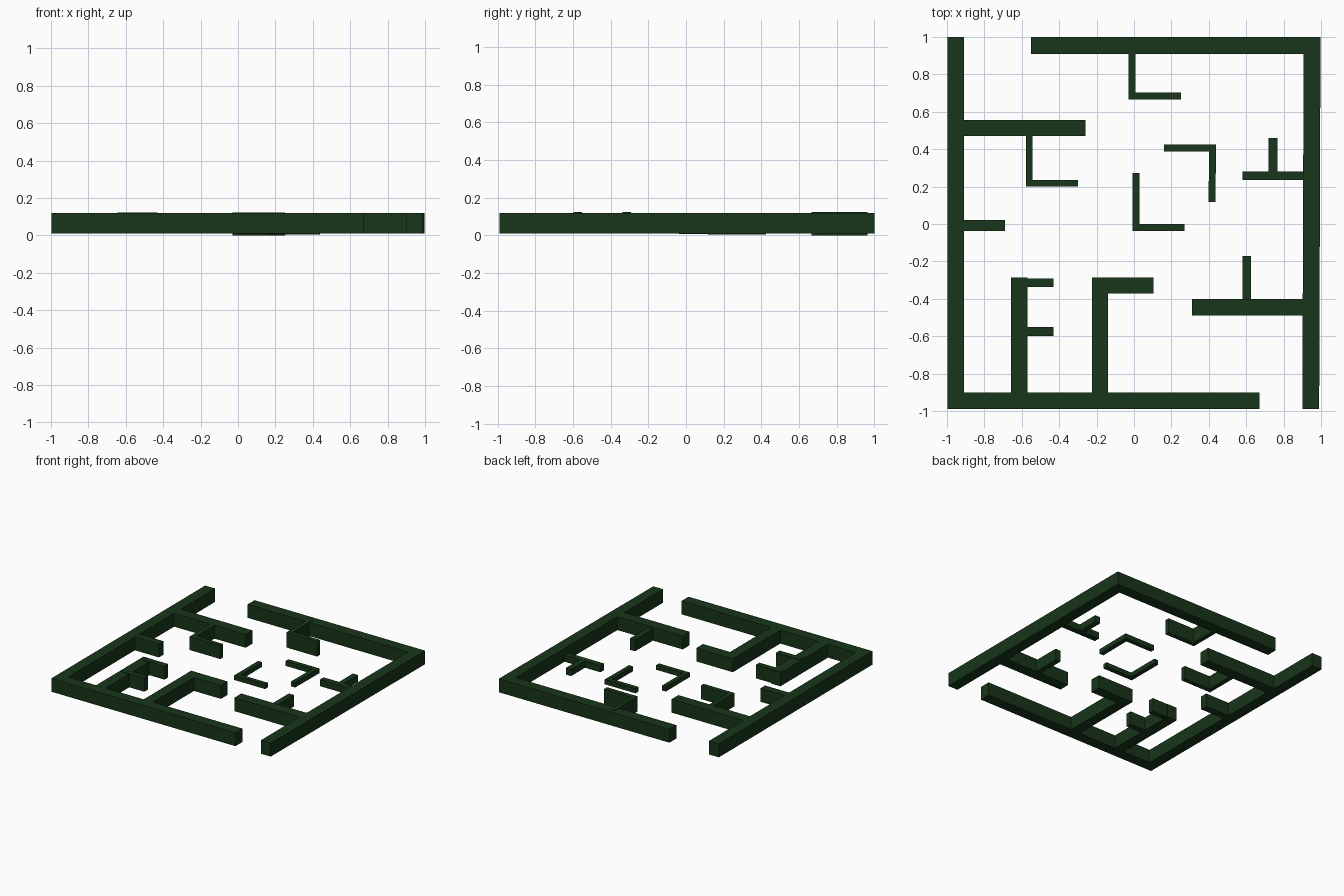
import bpy, bmesh
from mathutils import Vector

if "Cube" in bpy.data.objects:
    bpy.data.objects.remove(bpy.data.objects["Cube"])

hedge = bpy.data.materials.new("hedge_green")
hedge.diffuse_color = (0.009, 0.036, 0.010, 1)
hedge.use_nodes = True
hedge.node_tree.nodes["Principled BSDF"].inputs["Base Color"].default_value = hedge.diffuse_color


def wall(name, path, width, z0=0.01, z1=0.12):
    """Wall of constant width along a centreline, with mitred corners."""
    pts = [Vector(p) for p in path]
    dirs = [(b - a).normalized() for a, b in zip(pts, pts[1:])]
    norms = [Vector((-d.y, d.x)) for d in dirs]
    left, right = [], []
    for i, p in enumerate(pts):
        n1, n2 = norms[max(i - 1, 0)], norms[min(i, len(norms) - 1)]
        off = (n1 + n2) / (1 + n1.dot(n2)) * width / 2
        left.append(p + off)
        right.append(p - off)
    bm = bmesh.new()
    face = bm.faces.new([bm.verts.new((v.x, v.y, z0)) for v in right + left[::-1]])
    ext = bmesh.ops.extrude_face_region(bm, geom=[face], use_keep_orig=True)
    top = [g for g in ext["geom"] if isinstance(g, bmesh.types.BMVert)]
    bmesh.ops.translate(bm, verts=top, vec=(0, 0, z1 - z0))
    bmesh.ops.recalc_face_normals(bm, faces=bm.faces)
    mesh = bpy.data.meshes.new(name)
    bm.to_mesh(mesh)
    bm.free()
    mesh.materials.append(hedge)
    obj = bpy.data.objects.new(name, mesh)
    bpy.context.collection.objects.link(obj)


# Outer boundary, two L-shaped runs with openings at opposite corners
wall("outer_wall_left_front", [(-0.953, 1), (-0.953, -0.945), (0.67, -0.945)], 0.09)
wall("outer_wall_back_right", [(-0.55, 0.955), (0.952, 0.955), (0.945, -0.99)], 0.09)

# Thick inner walls
wall("left_branch", [(-0.91, 0.513), (-0.26, 0.513)], 0.087)
wall("front_left_divider", [(-0.613, -0.9), (-0.613, -0.285)], 0.087)
wall("front_middle_divider", [(-0.182, -0.9), (-0.182, -0.328), (0.105, -0.328)], 0.086)
wall("right_branch", [(0.31, -0.445), (0.905, -0.445)], 0.09)

# Thin full-height stubs and hooks
wall("left_stub", [(-0.91, -0.008), (-0.69, -0.008)], 0.06)
wall("left_branch_hook", [(-0.56, 0.47), (-0.56, 0.218), (-0.30, 0.218)], 0.037)
for i, y in enumerate((-0.315, -0.575)):
    wall(f"divider_stub_{i + 1}", [(-0.645, y), (-0.43, y)], 0.046, 0.012, 0.123)
wall("back_wall_hook", [(-0.01, 0.965), (-0.01, 0.684), (0.25, 0.684)], 0.037, 0, 0.123)
wall("right_branch_stub", [(0.603, -0.41), (0.603, -0.17)], 0.046, 0.01, 0.105)

# Low tee on the right wall
wall("low_tee_bar", [(0.58, 0.257), (0.91, 0.257)], 0.046, 0.01, 0.065)
wall("low_tee_stem", [(0.743, 0.27), (0.743, 0.46)], 0.046, 0.01, 0.065)

# Low corner pieces around the centre
wall("centre_corner_front", [(0.01, 0.273), (0.01, -0.018), (0.27, -0.018)], 0.037, 0.007, 0.045)
wall("centre_corner_back", [(0.16, 0.407), (0.42, 0.407), (0.417, 0.117)], 0.037, 0.005, 0.045)
